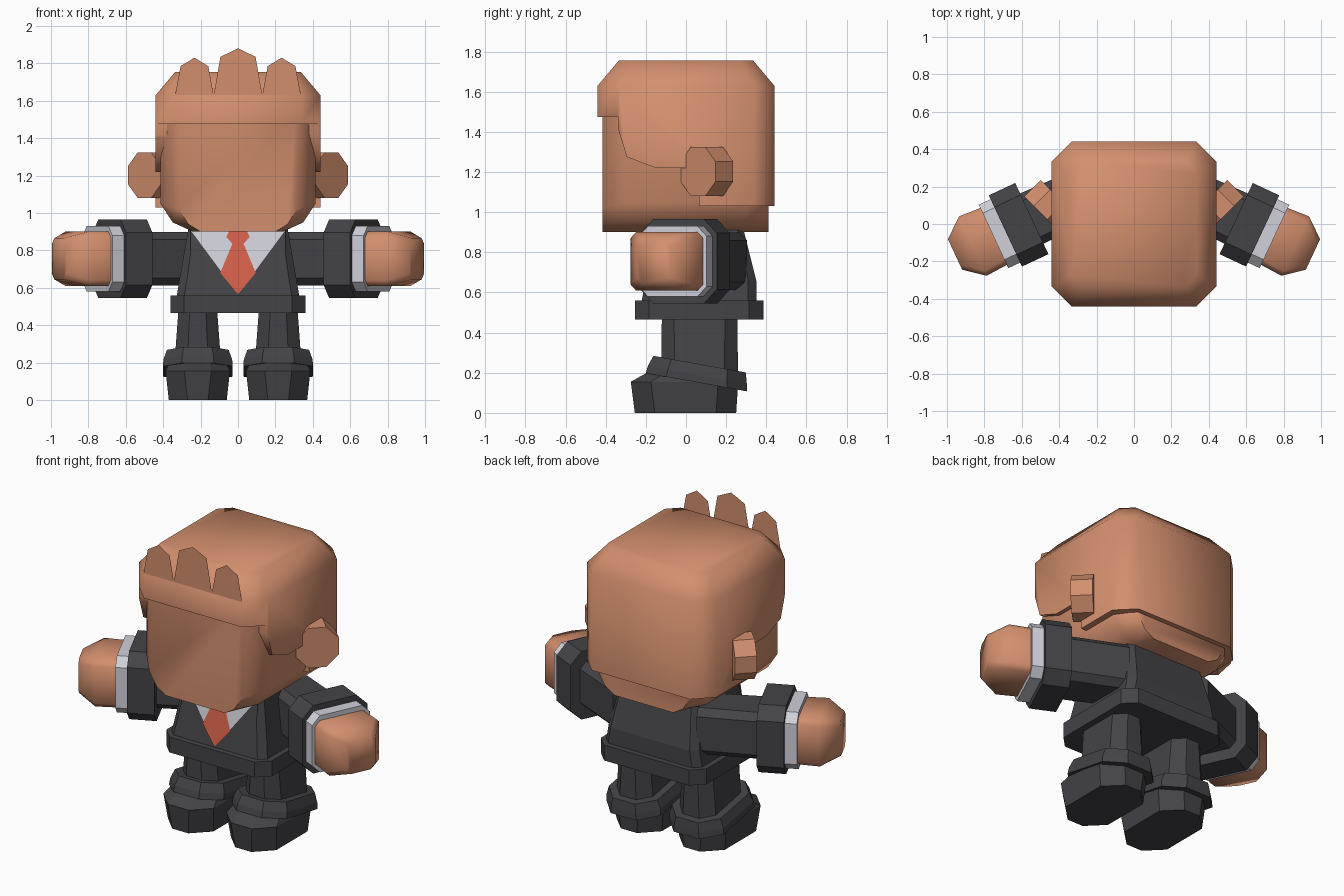
import bpy, bmesh, math
from mathutils import Vector, Matrix

cube = bpy.data.objects.get("Cube")
if cube:
    bpy.data.objects.remove(cube)


def material(name, r, g, b):
    m = bpy.data.materials.new(name)
    m.use_nodes = True
    m.diffuse_color = (r, g, b, 1)
    m.node_tree.nodes["Principled BSDF"].inputs["Base Color"].default_value = (r, g, b, 1)
    return m


SKIN = material("warm_skin", 0.65, 0.275, 0.155)
SUIT = material("charcoal_suit", 0.057, 0.057, 0.064)
SHIRT = material("pale_shirt", 0.63, 0.63, 0.70)
TIE = material("red_tie", 0.65, 0.115, 0.067)


def finish(name, bm, mat, smooth=0, matrix=None):
    if matrix:
        bm.transform(matrix)
    bmesh.ops.recalc_face_normals(bm, faces=bm.faces)
    mesh = bpy.data.meshes.new(name)
    bm.to_mesh(mesh)
    bm.free()
    mesh.materials.append(mat)
    if smooth:
        mesh.shade_smooth()
        mesh.set_sharp_from_angle(angle=math.radians(smooth))
    ob = bpy.data.objects.new(name, mesh)
    bpy.context.scene.collection.objects.link(ob)
    return ob


def ring(hx, y0, y1, c, z):
    """Rectangle with chamfered corners at height z."""
    pts = [(hx - c, y0), (hx, y0 + c), (hx, y1 - c), (hx - c, y1)]
    pts += [(-x, y) for x, y in reversed(pts)]
    return [Vector((x, y, z)) for x, y in pts]


def loft(name, rings, mat, smooth=0, matrix=None):
    bm = bmesh.new()
    loops = [[bm.verts.new(p) for p in r] for r in rings]
    for a, b in zip(loops, loops[1:]):
        n = len(a)
        for i in range(n):
            j = (i + 1) % n
            bm.faces.new((a[i], a[j], b[j], b[i]))
    bm.faces.new(loops[0])
    bm.faces.new(loops[-1])
    return finish(name, bm, mat, smooth, matrix)


def plate(name, pts, mat):
    bm = bmesh.new()
    bm.faces.new([bm.verts.new(p) for p in pts])
    return finish(name, bm, mat)


def mirrored(half):
    """Complete a symmetric outline from its +x half."""
    return half + [(-x, z) for x, z in reversed(half) if x > 0]


def frame(x_axis, y_axis, z_axis, origin):
    m = Matrix((x_axis, y_axis, z_axis)).transposed().to_4x4()
    return Matrix.Translation(origin) @ m


# Head: jaw outline lofted from front to back with chamfered ends
def jaw(y, w, base, corner):
    half = [(base, 0.9), (w * 0.84, 0.9 + corner * 0.33), (w, 0.9 + corner), (w, 1.6)]
    return [Vector((x, y, z)) for x, z in mirrored(half)]


loft("head", [jaw(-0.415, 0.315, 0.2, 0.12), jaw(-0.3, 0.415, 0.24, 0.15),
              jaw(0.3, 0.415, 0.24, 0.15), jaw(0.41, 0.315, 0.2, 0.12)], SKIN, 50)

# Hair: chamfered cap with the face opening cut out
hair = loft("hair", [ring(0.44, -0.44, 0.44, 0.105, 1.03),
                     ring(0.44, -0.44, 0.44, 0.105, 1.63),
                     ring(0.335, -0.335, 0.335, 0.065, 1.755)], SKIN)
side = [(-0.6, 1.475), (-0.34, 1.475), (-0.34, 1.42), (-0.295, 1.275),
        (-0.15, 1.22), (0.065, 1.22), (0.065, 0.8), (-0.6, 0.8)]
cutter = loft("hair_cutter", [[Vector((x, y, z)) for y, z in side] for x in (-0.7, 0.7)], SKIN)
cutter.hide_render = True
mod = hair.modifiers.new("face_opening", 'BOOLEAN')
mod.operation, mod.solver, mod.object = 'DIFFERENCE', 'EXACT', cutter
bpy.context.view_layer.update()
cut_mesh = bpy.data.meshes.new_from_object(hair.evaluated_get(bpy.context.evaluated_depsgraph_get()))
hair.modifiers.clear()
hair.data = cut_mesh
bpy.data.objects.remove(cutter)
cut_mesh.shade_smooth()
cut_mesh.set_sharp_from_angle(angle=math.radians(55))

# Flat hair spikes along the fringe
for name, cx, half, tip in (("right", -0.233, 0.103, 1.83), ("middle", 0, 0.13, 1.88),
                            ("left", 0.233, 0.103, 1.83)):
    outline = mirrored([(half, 1.63), (half * 0.72, tip - 0.045), (0, tip)])
    plate("hair_spike_" + name, [(cx + x, -0.44, z) for x, z in outline], SKIN)

# Torso and jacket hem
def front_y(z):
    return -0.22 + (z - 0.56) * 0.18


loft("torso", [ring(0.33, front_y(0.54), 0.35, 0.04, 0.54),
               ring(0.31, front_y(0.66), 0.35, 0.04, 0.66),
               ring(0.265, front_y(0.92), 0.285, 0.03, 0.92)], SUIT)
loft("jacket_hem", [ring(0.36, -0.255, 0.385, 0.07, z) for z in (0.465, 0.56)], SUIT)


# Layered jacket front, shirt and tie
def chest_plate(name, half, mat, lift):
    plate(name, [(x, front_y(z) - lift, z) for x, z in mirrored(half)], mat)


chest_plate("jacket_front", [(0, 0.565), (0.255, 0.68), (0.255, 0.91)], SUIT, 0.004)
chest_plate("shirt_front", [(0, 0.565), (0.255, 0.91)], SHIRT, 0.008)
chest_plate("tie", [(0, 0.565), (0.095, 0.68), (0.03, 0.835), (0.062, 0.872), (0.045, 0.91)],
            TIE, 0.012)

for s, label in ((1, "left"), (-1, "right")):
    # Ear: octagonal prism turned outwards
    q = math.sqrt(0.5)
    ear = frame((s * q, q, 0), (0, 0, 1), (s * q, -q, 0), (s * 0.456, 0.104, 1.202))
    loft(label + "_ear", [ring(0.1225, -0.1225, 0.1225, 0.072, t) for t in (-0.0625, 0.0625)],
         SKIN, 0, ear)

    # Arm parts run along an axis swung towards the front
    a = math.radians(25)
    arm = frame((s * math.sin(a), math.cos(a), 0), (0, 0, 1),
                (s * math.cos(a), -math.sin(a), 0), (s * 0.617, -0.004, 0.755))

    def arm_part(name, mat, steps, smooth=0):
        rings = [ring(w, -h, h, c, t) for t, w, h, c in steps]
        loft(label + name, rings, mat, smooth, arm)

    arm_part("_sleeve", SUIT, [(-0.43, 0.14, 0.143, 0.04), (0, 0.15, 0.143, 0.04)])
    arm_part("_jacket_cuff", SUIT, [(-0.078, 0.21, 0.21, 0.07), (0.078, 0.21, 0.21, 0.07)])
    arm_part("_shirt_cuff", SHIRT, [(0.05, 0.187, 0.175, 0.05), (0.148, 0.187, 0.175, 0.05)])
    arm_part("_hand", SKIN, [(0.1, 0.165, 0.145, 0.03), (0.27, 0.175, 0.145, 0.03),
                             (0.375, 0.09, 0.11, 0.03)], 60)

    # Leg, slanted trouser cuff and shoe
    place = Matrix.Translation((s * 0.215, 0, 0))
    loft(label + "_leg", [ring(0.128, -0.125, 0.26, 0.07, 0.15),
                          ring(0.102, -0.12, 0.255, 0.06, 0.5)], SUIT, 0, place)
    slant = Matrix.Identity(4)
    slant[2][1] = -0.18
    loft(label + "_trouser_cuff", [ring(0.186, -0.2, 0.305, 0.1, 0.162),
                                   ring(0.184, -0.19, 0.303, 0.1, 0.2),
                                   ring(0.165, -0.162, 0.298, 0.09, 0.255)], SUIT, 0, place @ slant)
    loft(label + "_shoe", [ring(0.155, -0.255, 0.25, 0.1, 0),
                           ring(0.172, -0.275, 0.26, 0.1, 0.155),
                           ring(0.15, -0.195, 0.2, 0.09, 0.2)], SUIT, 0, place)
